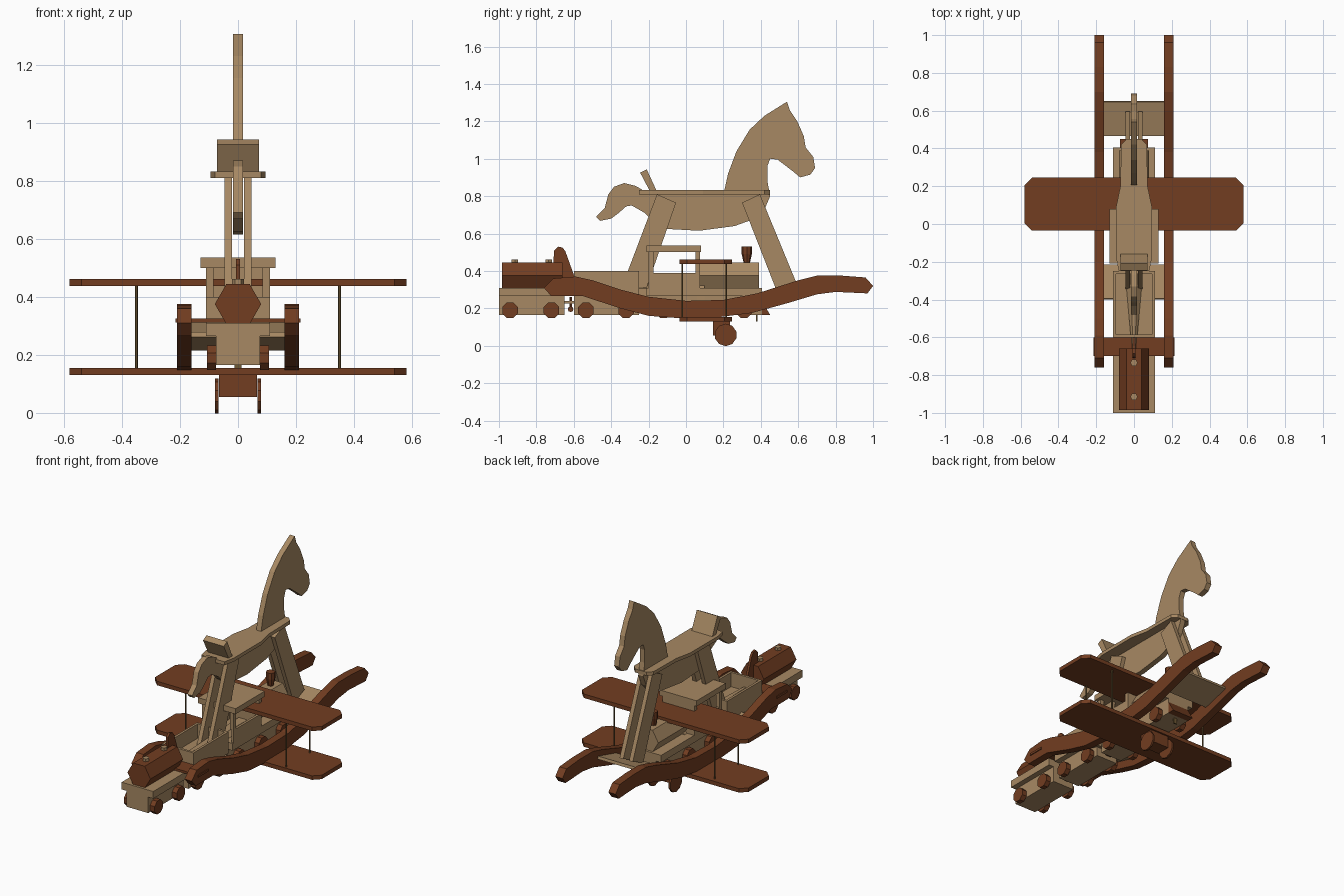
import bpy, bmesh, math
from mathutils import Vector

if "Cube" in bpy.data.objects:
    bpy.data.objects.remove(bpy.data.objects["Cube"])


def material(name, rgb):
    m = bpy.data.materials.new(name)
    m.diffuse_color = (*rgb, 1)
    m.use_nodes = True
    m.node_tree.nodes["Principled BSDF"].inputs["Base Color"].default_value = m.diffuse_color
    return m


TAN = material("light wood", (0.39, 0.25, 0.125))
BROWN = material("dark wood", (0.17, 0.047, 0.015))
BRASS = material("strut metal", (0.16, 0.10, 0.035))


def prism(name, pts, axis, a, b, mat, scale=1.0, shift=(0, 0)):
    """Extrude a 2D profile along an axis from a to b; the far end may be scaled and shifted."""
    def place(p, t):
        u, v = p
        return {'X': (t, u, v), 'Y': (u, t, v), 'Z': (u, v, t)}[axis]
    n = len(pts)
    cu, cv = sum(p[0] for p in pts) / n, sum(p[1] for p in pts) / n
    far = [(cu + (u - cu) * scale + shift[0], cv + (v - cv) * scale + shift[1]) for u, v in pts]
    bm = bmesh.new()
    lo = [bm.verts.new(place(p, a)) for p in pts]
    hi = [bm.verts.new(place(p, b)) for p in far]
    bm.faces.new(lo)
    bm.faces.new(hi[::-1])
    for i in range(n):
        j = (i + 1) % n
        bm.faces.new((lo[i], hi[i], hi[j], lo[j]))
    bmesh.ops.recalc_face_normals(bm, faces=bm.faces)
    me = bpy.data.meshes.new(name)
    bm.to_mesh(me)
    bm.free()
    me.materials.append(mat)
    ob = bpy.data.objects.new(name, me)
    bpy.context.collection.objects.link(ob)
    return ob


def box(name, x0, x1, y0, y1, z0, z1, mat):
    return prism(name, [(x0, y0), (x1, y0), (x1, y1), (x0, y1)], 'Z', z0, z1, mat)


def ngon(cu, cv, r, n, turn=0.0):
    return [(cu + r * math.cos(turn + 2 * math.pi * i / n),
             cv + r * math.sin(turn + 2 * math.pi * i / n)) for i in range(n)]


def pair(name, pts, x0, x1, mat):
    """The same side profile on the left and on the right."""
    for side, s in (("right", 1), ("left", -1)):
        prism(side + "_" + name, pts, 'X', s * x0, s * x1, mat)


# ---------- rocking horse ----------
rocker = [(-.71, .36), (-.59, .37), (-.5, .35), (-.35, .30), (-.2, .262), (0, .24), (.2, .245),
          (.38, .28), (.6, .35), (.7, .375), (.83, .375), (.96, .365), (1.0, .32), (.97, .28),
          (.8, .288), (.7, .275), (.55, .23), (.35, .175), (.15, .15), (0, .145), (-.2, .16),
          (-.35, .2), (-.55, .265), (-.72, .265), (-.76, .31)]
pair("rocker", rocker, .16, .21, BROWN)

# foot boards between the rockers, tilted like the rockers
prism("rear_foot_board", [(.47, .26), (.65, .308), (.645, .325), (.465, .277)], 'X', -.16, .16, TAN)
prism("front_foot_board", [(-.4, .262), (-.22, .215), (-.215, .23), (-.395, .278)], 'X', -.165, .165, TAN)

pair("rear_horse_leg", [(.30, .765), (.395, .81), (.595, .325), (.49, .28)], .02, .046, TAN)
pair("front_horse_leg", [(-.155, .81), (-.053, .765), (-.235, .24), (-.36, .27)], .02, .046, TAN)

# body, neck, head and tail are one flat plank
horse = [(.205, .83), (.225, .92), (.27, 1.04), (.34, 1.155), (.42, 1.23), (.54, 1.305), (.555, 1.26),
         (.595, 1.2), (.63, 1.12), (.64, 1.06), (.68, 1.01), (.69, .95), (.665, .915), (.61, .90),
         (.575, .93), (.49, .995), (.45, 1.0), (.435, .96), (.435, .88), (.45, .80), (.42, .73),
         (.37, .68), (.26, .64), (.07, .615), (-.11, .625), (-.19, .68), (-.22, .71), (-.29, .75),
         (-.32, .745), (-.36, .71), (-.40, .68), (-.46, .668), (-.48, .69), (-.435, .735),
         (-.415, .81), (-.385, .85), (-.33, .87), (-.27, .855), (-.21, .82)]
prism("horse_body", horse, 'X', -.017, .017, TAN)

half = [(.04, .45), (.068, .42), (.072, .2), (.095, .09), (.095, -.18), (.08, -.25)]
seat = half + [(-x, y) for x, y in reversed(half)]
prism("seat", seat, 'Z', .81, .832, TAN)
prism("backrest", [(-.245, .925), (-.21, .943), (-.158, .83), (-.195, .83)], 'X', -.072, .072, TAN)

# ---------- toy train ----------
for name, y0, y1, wheels in (("tank_wagon", -1, -.65, (-.94, -.72)),
                             ("open_wagon", -.6, -.25, (-.535, -.32)),
                             ("engine", -.21, .405, (-.12, .1, .31))):
    box(name + "_deck", -.11, .11, y0, y1, .265, .31, TAN)
    box(name + "_chassis", -.075, .075, y0, y1, .165, .265, TAN)
    for y in wheels:
        pair(name + "_wheel", ngon(y, .19, .045, 8, math.pi / 8), .075, .107, BROWN)

# tank wagon
prism("tank", ngon(0, .375, .08, 6), 'Y', -.985, -.66, BROWN)
for y in (-.915, -.735):
    prism("tank_cap", ngon(0, y, .02, 6), 'Z', .44, .462, TAN)

# open wagon walls
for s in (-1, 1):
    box("wagon_side_wall", s * .095, s * .11, -.6, -.25, .31, .40, TAN)
for y in (-.6, -.265):
    box("wagon_end_wall", -.095, .095, y, y + .015, .31, .40, TAN)

# engine cab, boiler and chimney
for s in (-1, 1):
    box("cab_side", s * .095, s * .11, -.2, .075, .31, .39, TAN)
    box("cab_pillar", s * .085, s * .11, -.2, -.175, .39, .50, TAN)
box("cab_wall", -.11, .11, .05, .075, .31, .50, TAN)
box("cab_roof", -.13, .13, -.21, .08, .50, .535, TAN)
prism("boiler", ngon(0, .375, .08, 6), 'Y', .075, .39, TAN)
prism("chimney", ngon(0, .325, .016, 8), 'Z', .44, .49, BROWN, 1.7)
prism("chimney_top", ngon(0, .325, .027, 8), 'Z', .49, .53, BROWN)
prism("cowcatcher", [(.405, .165), (.45, .165), (.405, .24)], 'X', -.075, .075, BROWN)

# couplings
for y in (-.617, -.23):
    prism("coupling_pin", ngon(0, y, .008, 6), 'Z', .19, .26, BROWN)
    box("coupling_bar", -.012, .012, y - .035, y + .035, .225, .24, TAN)
    prism("coupling_knob", ngon(y, .195, .015, 8), 'X', -.015, .015, BROWN)

# ---------- biplane ----------
wing = [(.54, -.035), (.58, .005), (.58, .205), (.54, .245)]
wing = wing + [(-x, y) for x, y in reversed(wing)]
prism("lower_wing", wing, 'Z', .13, .155, BROWN)
prism("upper_wing", wing, 'Z', .437, .462, BROWN)
for s in (-1, 1):
    for y in (-.02, .215):
        prism("wing_strut", ngon(s * .35, y, .005, 6), 'Z', .155, .437, BRASS)

# tapering fuselage, tail plane and fin
prism("fuselage", ngon(0, .26, .085, 8, math.pi / 8), 'Y', .1, -.66, TAN, .15, (0, .06))
box("tail_plane", -.215, .215, -.7, -.6, .312, .326, BROWN)
prism("tail_fin", [(-.705, .32), (-.71, .43), (-.705, .51), (-.685, .53), (-.66, .525), (-.645, .505),
                   (-.6, .38), (-.6, .32)], 'X', -.007, .007, BROWN)

# propeller
box("propeller", -.012, .012, .375, .383, .13, .43, BRASS)

# landing gear
prism("landing_gear_block", [(.145, .055), (.235, .055), (.235, .13), (.145, .13)], 'X', -.066, .066, BROWN)
pair("landing_wheel", ngon(.212, .058, .06, 10, math.pi / 10), .068, .08, BROWN)
